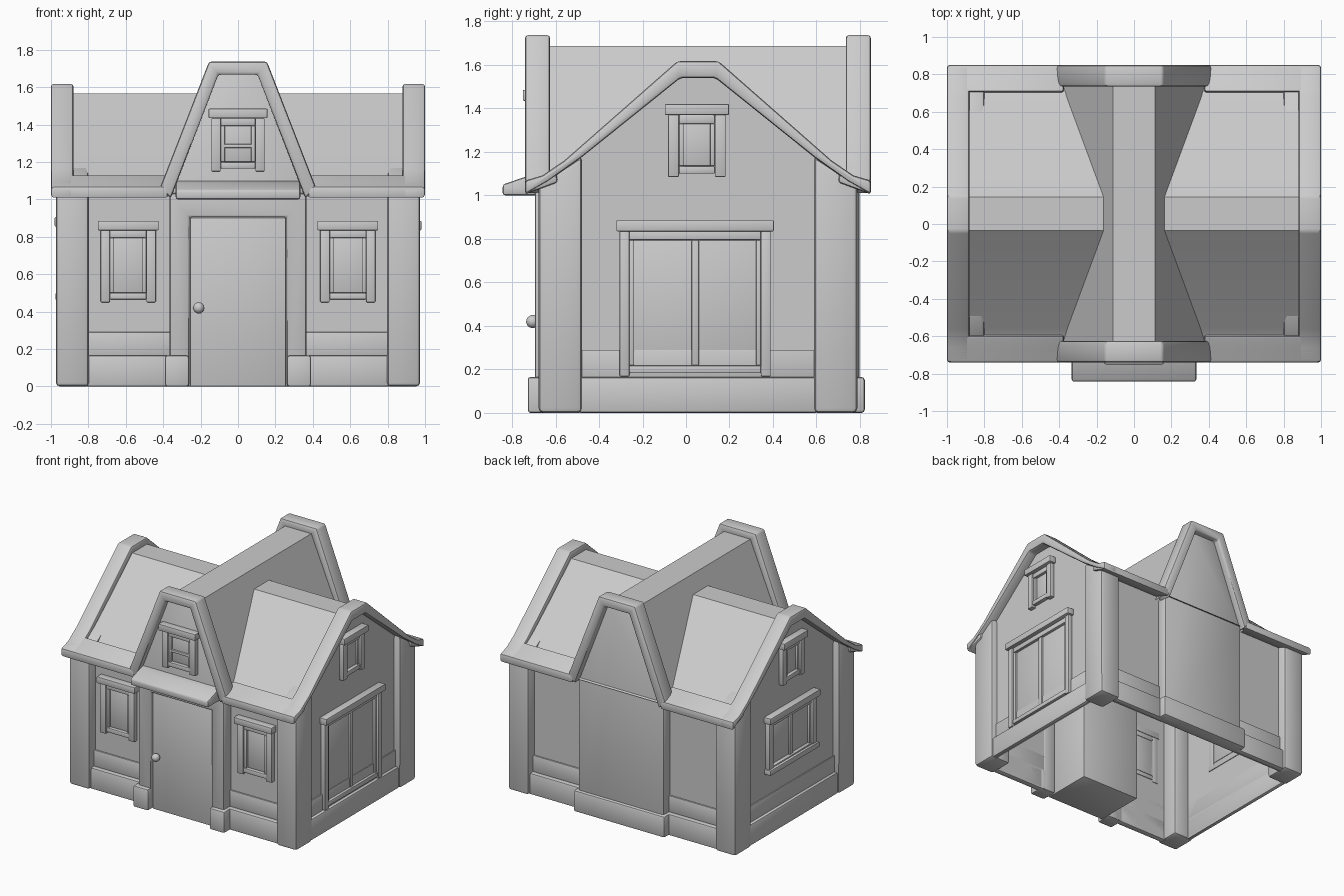
import bpy, bmesh, math

if "Cube" in bpy.data.objects:
    bpy.data.objects.remove(bpy.data.objects["Cube"])

CY = 0.055   # depth centre of the house body


def make(name, bm, bevel=0.0):
    bmesh.ops.recalc_face_normals(bm, faces=bm.faces)
    me = bpy.data.meshes.new(name)
    bm.to_mesh(me)
    bm.free()
    ob = bpy.data.objects.new(name, me)
    bpy.context.collection.objects.link(ob)
    if bevel:
        m = ob.modifiers.new("Bevel", 'BEVEL')
        m.width, m.segments, m.limit_method = bevel, 2, 'ANGLE'
        m.angle_limit = math.radians(35)
    return ob


def place(axis, p, t):
    # axis x: p = (y, z); axis y: p = (x, z)
    return (t, p[0], p[1]) if axis == 'x' else (p[0], t, p[1])


def prism(name, pts, axis, a, b, bevel=0.0, sheet=False):
    bm = bmesh.new()
    va = [bm.verts.new(place(axis, p, a)) for p in pts]
    vb = [bm.verts.new(place(axis, p, b)) for p in pts]
    n = len(pts)
    for i in range(n - 1 if sheet else n):
        j = (i + 1) % n
        bm.faces.new((va[i], va[j], vb[j], vb[i]))
    if not sheet:
        bm.faces.new(va)
        bm.faces.new(vb)
    return make(name, bm, bevel)


def boxes(name, items, bevel=0.0):
    # each item: (x0, x1, y0, y1, z0, z1)
    bm = bmesh.new()
    for x0, x1, y0, y1, z0, z1 in items:
        vs = bmesh.ops.create_cube(bm, size=1)['verts']
        for v in vs:
            v.co = (x1 if v.co.x > 0 else x0, y1 if v.co.y > 0 else y0, z1 if v.co.z > 0 else z0)
    return make(name, bm, bevel)


def window(name, face, plane, u, w, z0, z1, post=0.05, mull=0, cross=0, sill=False):
    """Framed window on a wall: face is 'front', 'right' or 'left'."""
    h, t = w / 2, z1 - 0.05
    g = h - post
    parts = [(-h, -g, z0, t, 0.035), (g, h, z0, t, 0.035),          # posts
             (-h - .015, h + .015, t, z1, 0.055),                   # header
             (-g, g, z0 + .015, z0 + .05, 0.03),                    # bottom rail
             (-g, g, t - .04, t, 0.025),                            # top rail
             (-g, -g + .022, z0 + .05, t - .04, 0.022),             # sash
             (g - .022, g, z0 + .05, t - .04, 0.022),
             (-g, g, z0 + .05, t - .04, 0.006)]                     # pane
    if mull:
        parts.append((-mull, mull, z0 + .05, t - .04, 0.02))
    if cross:
        parts.append((-g, g, cross - .01, cross + .01, 0.02))
    if sill:
        parts.append((-h - .01, h + .01, z0, z0 + .04, 0.05))
    out = []
    for a, b, c, d, e in parts:
        if face == 'front':
            out.append((u + a, u + b, plane - e, plane + .005, c, d))
        elif face == 'right':
            out.append((plane - .005, plane + e, u + a, u + b, c, d))
        else:
            out.append((-plane - e, -plane + .005, u + a, u + b, c, d))
    boxes(name, out, 0.005)


def full(half, c=0.0):
    # mirror a half profile (outside to ridge) into a full one
    return [(c - a, z) for a, z in half] + [(c + a, z) for a, z in reversed(half)]


# roof profiles
rake_out = [(0.795, 1.068), (0.715, 1.092), (0.615, 1.16), (0.095, 1.617)]
rake_in = [(0.795, 1.005), (0.69, 1.065), (0.535, 1.175), (0.08, 1.54)]
gab_out = [(0.415, 1.068), (0.155, 1.737)]
gab_in = [(0.36, 1.005), (0.105, 1.667)]

# main roof and cross roof surfaces
roof = [(0.76, 1.03), (0.70, 1.05), (0.615, 1.11), (0.09, 1.567)]
prism("main_roof", full(roof, CY), 'x', -0.93, 0.93, sheet=True)
prism("cross_roof", full([(0.395, 1.02), (0.112, 1.687)]), 'y', -0.68, 0.79, sheet=True)

# raised trim along gables and eaves
for s, n in ((1, "right"), (-1, "left")):
    prism(n + "_gable_trim", full(rake_out, CY) + full(rake_in, CY)[::-1], 'x', s * 0.88, s, 0.014)
for n, a, b in (("front", -0.74, -0.625), ("back", 0.735, 0.85)):
    prism(n + "_gable_trim", full(gab_out) + full(gab_in)[::-1], 'y', a, b, 0.014)
    d = -1 if n == "front" else 1
    eave = [(CY + d * y, z) for y, z in ((0.795, 1.005), (0.795, 1.068), (0.715, 1.092),
                                         (0.655, 1.132), (0.645, 1.06))]
    for s in (1, -1):
        prism(n + "_eave_trim", eave, 'x', s * 0.375, s * 0.99, 0.012)

# walls: thin shell open underneath
WX, WF, WB = 0.925, -0.605, 0.715
for s, n in ((1, "right"), (-1, "left")):
    bm = bmesh.new()
    pts = [(WF, 0), (WF, 1.09), (-0.48, 1.19), (-0.03, 1.56), (0.14, 1.56),
           (0.59, 1.19), (WB, 1.09), (WB, 0)]
    bm.faces.new([bm.verts.new((s * WX, y, z)) for y, z in pts])
    make(n + "_wall", bm)
    for y, m in ((WF, "front"), (WB, "back")):
        bm = bmesh.new()
        bm.faces.new([bm.verts.new((s * x, y, z)) for x, z in
                      ((0.34, 0), (WX, 0), (WX, 1.06), (0.34, 1.06))])
        make(m + "_wall", bm)

# corner pillars, plinths and the second course above them
for s in (1, -1):
    for d, n in ((-1, "front"), (1, "back")):
        prof = [(CY + d * y, z) for y, z in ((0.733, 0), (0.533, 0), (0.533, 1.18), (0.733, 1.05))]
        prism(n + "_corner_pillar", prof, 'x', s * 0.797, s * 0.974, 0.022)
        wall = WF if d < 0 else WB
        x0, x1 = sorted((s * 0.35, s * 0.81))
        ys = [sorted((wall, wall + d * t)) for t in (0.05, 0.015)]
        boxes(n + "_plinth", [(x0, x1, *ys[0], 0, 0.165)], 0.012)
        boxes(n + "_course", [(x0, x1, *ys[1], 0.16, 0.29)], 0.006)
    xs = [sorted((s * WX, s * (WX + t))) for t in (0.035, 0.01)]
    boxes("side_plinth", [(*xs[0], -0.49, 0.60, 0, 0.165)], 0.012)
    boxes("side_course", [(*xs[1], -0.49, 0.60, 0.16, 0.29)], 0.004)

# front gable bay with door opening, and plain back bay
top = [(0.365, 1.02), (0.11, 1.68), (-0.11, 1.68), (-0.365, 1.02)]
prism("front_bay", [(-0.365, 0), (-0.26, 0), (-0.26, 0.905), (0.26, 0.905), (0.26, 0), (0.365, 0)] + top,
      'y', -0.695, -0.60, 0.012)
prism("back_bay", [(-0.365, 0), (0.365, 0)] + top, 'y', 0.71, 0.797, 0.012)
boxes("back_bay_plinth", [(-0.39, 0.39, 0.71, 0.822, 0, 0.165)], 0.015)
boxes("door_post_base", [(0.262, 0.39, -0.727, -0.60, 0, 0.165),
                         (-0.39, -0.262, -0.727, -0.60, 0, 0.165)], 0.012)

# door, knob and hood
boxes("door", [(-0.257, 0.257, -0.675, -0.27, 0, 0.902)], 0.006)
bm = bmesh.new()
bmesh.ops.create_uvsphere(bm, u_segments=20, v_segments=12, radius=0.03)
bmesh.ops.translate(bm, verts=bm.verts, vec=(-0.21, -0.705, 0.42))
make("door_knob", bm)
prism("door_hood", [(-0.843, 1.0), (-0.843, 1.05), (-0.74, 1.085), (-0.67, 1.105), (-0.67, 1.0)],
      'x', -0.333, 0.333, 0.012)

# windows
for s in (1, -1):
    window("front_window", 'front', WF, s * 0.587, 0.295, 0.45, 0.885)
window("front_gable_window", 'front', -0.695, 0, 0.285, 1.15, 1.485, cross=1.285)
for f in ('right', 'left'):
    window(f + "_gable_window", f, WX, 0.05, 0.265, 1.085, 1.42)
window("right_window", 'right', WX, 0.042, 0.695, 0.168, 0.885, post=0.045, mull=0.017)
window("left_window", 'left', WX, 0.06, 0.58, 0.46, 0.905, post=0.05, mull=0.02, sill=True)

# apply bevels, then smooth
for ob in bpy.data.objects:
    ob.select_set(True)
bpy.context.view_layer.objects.active = bpy.data.objects[0]
bpy.ops.object.convert(target='MESH')
bpy.ops.object.shade_smooth_by_angle(angle=math.radians(35))
